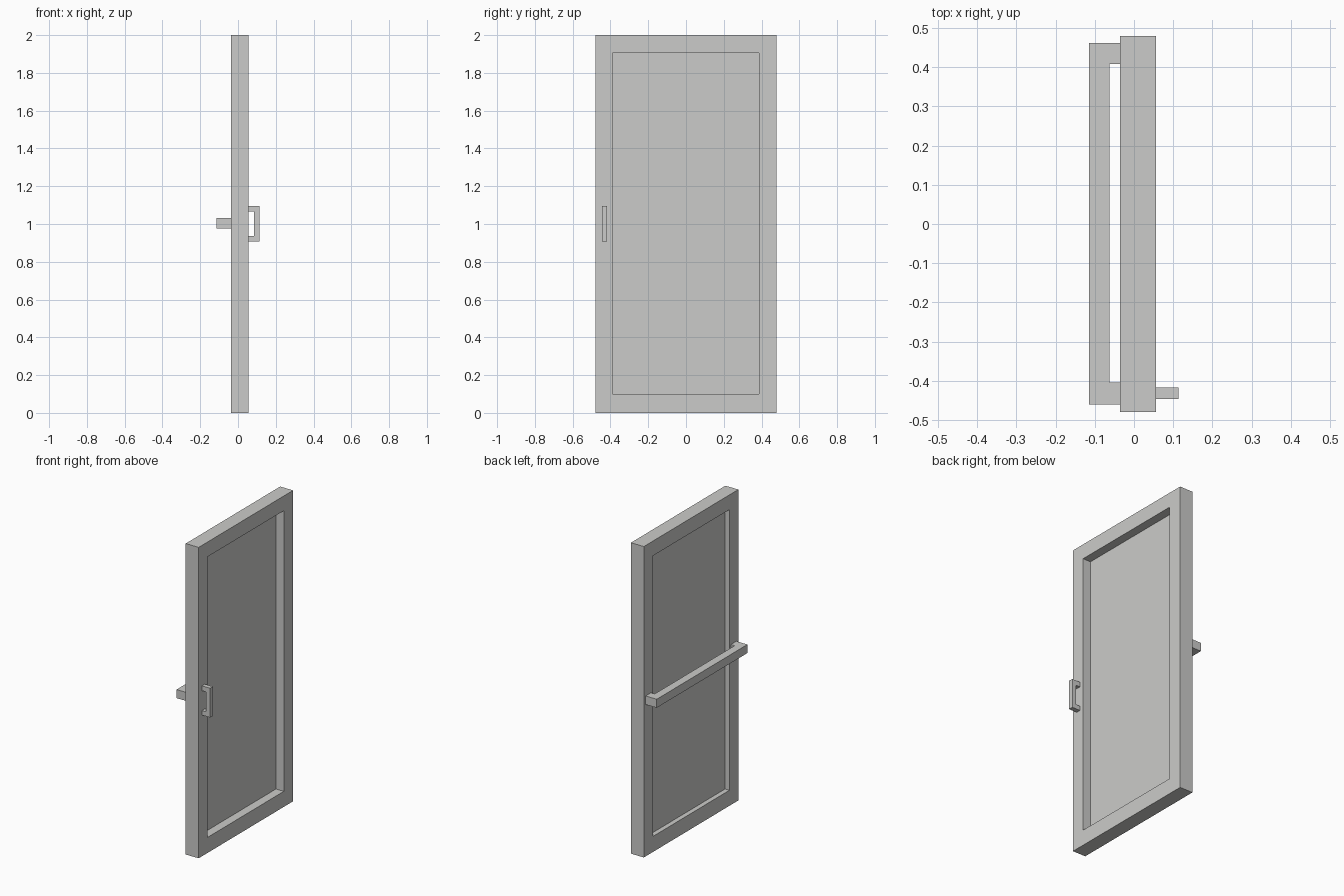
import bpy, bmesh
from mathutils import Vector

if "Cube" in bpy.data.objects:
    bpy.data.objects.remove(bpy.data.objects["Cube"])

# One flat grey for the whole door
grey = bpy.data.materials.new("light_grey")
grey.diffuse_color = (0.6, 0.6, 0.585, 1)
grey.use_nodes = True
grey.node_tree.nodes["Principled BSDF"].inputs["Base Color"].default_value = grey.diffuse_color


def finish(name, bm):
    bmesh.ops.recalc_face_normals(bm, faces=bm.faces)
    me = bpy.data.meshes.new(name)
    bm.to_mesh(me)
    bm.free()
    me.materials.append(grey)
    ob = bpy.data.objects.new(name, me)
    bpy.context.collection.objects.link(ob)
    return ob


def rect(x, y0, y1, z0, z1):
    return [(x, y0, z0), (x, y1, z0), (x, y1, z1), (x, y0, z1)]


def extrude(name, points, offset):
    """Extrude a flat polygon into a solid."""
    bm = bmesh.new()
    f = bm.faces.new([bm.verts.new(p) for p in points])
    r = bmesh.ops.extrude_face_region(bm, geom=[f], use_keep_orig=True)
    moved = [v for v in r["geom"] if isinstance(v, bmesh.types.BMVert)]
    bmesh.ops.translate(bm, verts=moved, vec=Vector(offset))
    return finish(name, bm)


def bracket(base, tip, inner, a0, a1, b0, b1):
    """U outline: feet at base, grip between inner and tip, legs a0-b0 and b1-a1."""
    return [(base, a0), (tip, a0), (tip, a1), (base, a1),
            (base, b1), (inner, b1), (inner, b0), (base, b0)]


BACK, FRONT = -0.036, 0.056
OPENING = (-0.39, 0.386, 0.10, 1.905)

# Door frame: rectangular ring with thickness
bm = bmesh.new()
loops = [[bm.verts.new(p) for p in rect(x, *size)]
         for x, size in ((BACK, (-0.48, 0.48, 0, 2)), (FRONT, (-0.48, 0.48, 0, 2)),
                         (FRONT, OPENING), (BACK, OPENING))]
for k in range(4):
    a, b = loops[k], loops[(k + 1) % 4]
    for i in range(4):
        j = (i + 1) % 4
        bm.faces.new((a[i], a[j], b[j], b[i]))
finish("door_frame", bm)

# Thin infill panel
extrude("door_panel", rect(-0.005, *OPENING), (0.005, 0, 0))

# Horizontal push bar on the -x side
bar = bracket(BACK, -0.115, -0.063, -0.46, 0.462, -0.405, 0.408)
extrude("push_bar", [(x, y, 0.977) for x, y in bar], (0, 0, 0.055))

# Vertical pull handle on the +x side
pull = bracket(FRONT, 0.114, 0.085, 0.908, 1.096, 0.937, 1.065)
extrude("pull_handle", [(x, -0.446, z) for x, z in pull], (0, 0.029, 0))
